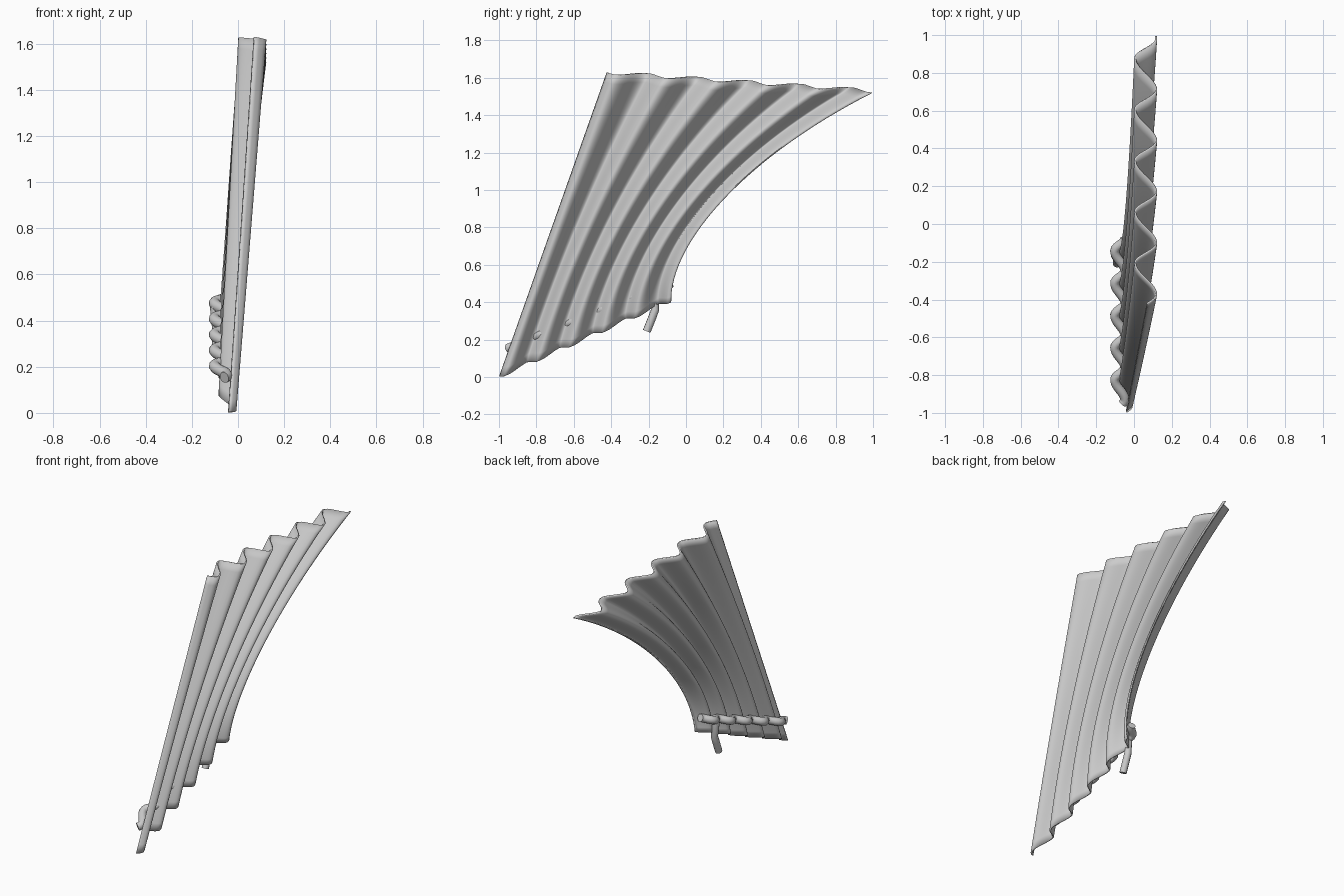
import bpy, math
from mathutils import Vector

cube = bpy.data.objects.get("Cube")
if cube:
    bpy.data.objects.remove(cube, do_unlink=True)

mat = bpy.data.materials.new("light_grey")
mat.use_nodes = True
GREY = (0.6, 0.6, 0.6, 1)
mat.diffuse_color = GREY
mat.node_tree.nodes["Principled BSDF"].inputs["Base Color"].default_value = GREY

WAVES, FALL, FIRST = 5.22, 0.63, 0.032   # ridge count, long-slope share, first ridge


def wave(u):
    """Skewed corrugation: long slope down, short slope back up."""
    p = ((u - FIRST) * WAVES) % 1.0
    if p < FALL:
        return math.cos(math.pi * p / FALL)
    return -math.cos(math.pi * (p - FALL) / (1 - FALL))


def bezier(pts, t):
    a, b, c, d = (Vector(p) for p in pts)
    s = 1 - t
    return a*s**3 + b*3*s*s*t + c*3*s*t*t + d*t**3


# (y, z) outlines of the straight and the curved side edge
FRONT = Vector((-0.995, 0.005)), Vector((-0.42, 1.63))
BACK = (-0.08, 0.41), (-0.09, 0.74), (0.34, 1.2), (0.995, 1.53)


def sheet_point(u, v):
    yz = FRONT[0].lerp(FRONT[1], v).lerp(bezier(BACK, v), u)
    w = wave(u) * (0.034 + 0.022 * v)
    return (-0.046 + 0.108 * v + w, yz.x, yz.y - w * (0.3 - 0.13 * v))


def finish(ob, angle):
    ob.data.materials.append(mat)
    bpy.ops.object.select_all(action='DESELECT')
    ob.select_set(True)
    bpy.context.view_layer.objects.active = ob
    bpy.ops.object.shade_smooth_by_angle(angle=math.radians(angle))


# Fanned corrugated sheet
NU, NV = 120, 32
verts = [sheet_point(i / NU, j / NV) for j in range(NV + 1) for i in range(NU + 1)]
faces = []
for j in range(NV):
    for i in range(NU):
        k = j * (NU + 1) + i
        faces.append((k, k + 1, k + NU + 2, k + NU + 1))
me = bpy.data.meshes.new("corrugated_sheet")
me.from_pydata(verts, [], faces)
sheet = bpy.data.objects.new("corrugated_sheet", me)
bpy.context.collection.objects.link(sheet)
solid = sheet.modifiers.new("thickness", 'SOLIDIFY')
solid.thickness = 0.01
solid.offset = 0
finish(sheet, 40)


def tube(name, pts, radius):
    """Round capped tube along a path, converted to mesh."""
    cu = bpy.data.curves.new(name, 'CURVE')
    cu.dimensions = '3D'
    cu.bevel_depth = radius
    cu.bevel_resolution = 3
    cu.use_fill_caps = True
    sp = cu.splines.new('POLY')
    sp.points.add(len(pts) - 1)
    for p, co in zip(sp.points, pts):
        p.co = (*co, 1)
    ob = bpy.data.objects.new(name, cu)
    bpy.context.collection.objects.link(ob)
    bpy.ops.object.select_all(action='DESELECT')
    ob.select_set(True)
    bpy.context.view_layer.objects.active = ob
    bpy.ops.object.convert(target='MESH')
    finish(bpy.context.object, 40)


# Wavy rod following the corrugations along the base
N = 80
path = []
for i in range(N + 1):
    u = 0.01 + 0.98 * i / N
    path.append((-0.075 + 0.027 * wave(u), -0.96 + 0.89 * u, 0.15 + 0.355 * u))
tube("wavy_rod", path, 0.025)

# Short bent stem hanging from the rod
tube("bent_stem", [(-0.1, -0.17, 0.46), (-0.09, -0.165, 0.36),
                   (-0.09, -0.18, 0.32), (-0.09, -0.21, 0.245)], 0.022)
